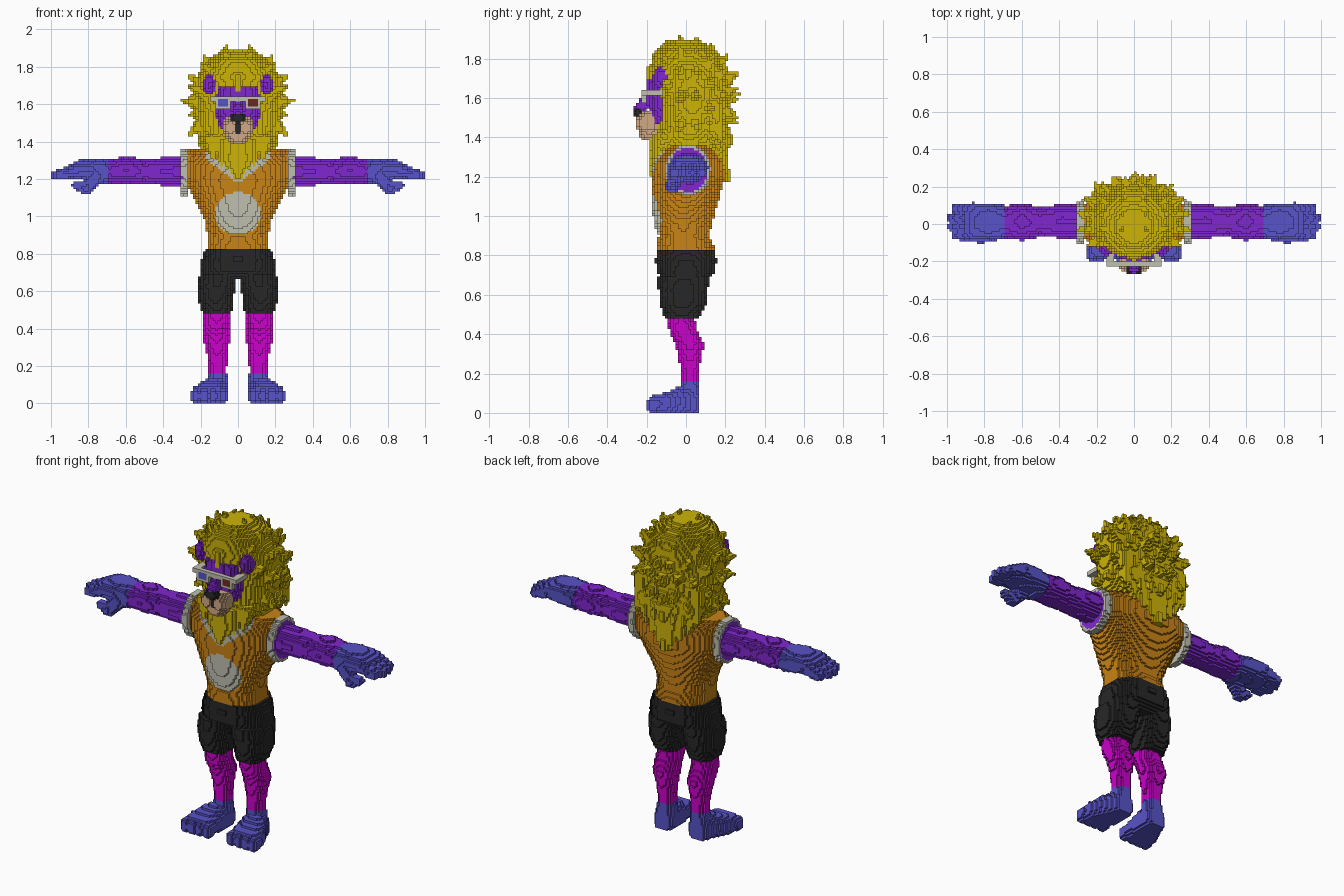
import bpy, random
from math import radians, sin, cos, floor
from mathutils import Vector

random.seed(4)
cube = bpy.data.objects.get("Cube")
if cube:
    bpy.data.objects.remove(cube)

S = 1 / 75          # edge length of one block
grid = {}           # block index -> part name
part_colour = {}    # part name -> colour name

COLOURS = {
    "yellow": (.80, .70, .06), "orange": (.78, .51, .11), "purple": (.50, .17, .81),
    "blue": (.35, .33, .78), "black": (.17, .17, .17), "magenta": (.79, .04, .79),
    "off_white": (.74, .74, .68), "tan": (.81, .66, .52), "brown": (.43, .18, .12),
}


def put(part, colour, cells, mirror=False):
    """Give blocks to a part, or to a left and right pair of parts."""
    for i, j, k in cells:
        if k < 0:
            continue
        if mirror:
            grid[i, j, k] = "left_" + part
            grid[-1 - i, j, k] = "right_" + part
            part_colour["left_" + part] = part_colour["right_" + part] = colour
        else:
            grid[i, j, k] = part
            part_colour[part] = colour


def solid(lo, hi, test):
    """Blocks inside a bounding box whose centres pass a test."""
    spans = [range(floor(a / S), floor(b / S) + 1) for a, b in zip(lo, hi)]
    for i in spans[0]:
        for j in spans[1]:
            for k in spans[2]:
                p = ((i + .5) * S, (j + .5) * S, (k + .5) * S)
                if all(a <= c <= b for a, c, b in zip(lo, p, hi)) and test(p):
                    yield i, j, k


def box(lo, hi):
    return solid(lo, hi, lambda p: True)


def blob(c, r):
    lo = [a - b for a, b in zip(c, r)]
    hi = [a + b for a, b in zip(c, r)]
    return solid(lo, hi, lambda p: sum(((a - b) / d) ** 2 for a, b, d in zip(p, c, r)) <= 1)


def cone(a, b, ra, rb):
    """Tapered rounded tuft from a to b."""
    a, b = Vector(a), Vector(b)
    d = b - a
    lo = [min(m - ra, n - rb) for m, n in zip(a, b)]
    hi = [max(m + ra, n + rb) for m, n in zip(a, b)]

    def test(p):
        q = Vector(p) - a
        t = min(max(q.dot(d) / d.length_squared, 0), 1)
        return (q - d * t).length <= ra + (rb - ra) * t
    return solid(lo, hi, test)


def loft(axis, sections, power=2):
    """Elliptic sections (position, centre u, centre v, radius u, radius v)."""
    u, v = [n for n in range(3) if n != axis]
    for a, b in zip(sections, sections[1:]):
        lo, hi = [0] * 3, [0] * 3
        lo[axis], hi[axis] = a[0], b[0]
        for n, ax in enumerate((u, v), 1):
            lo[ax] = min(s[n] - s[n + 2] for s in (a, b))
            hi[ax] = max(s[n] + s[n + 2] for s in (a, b))

        def test(p):
            t = (p[axis] - a[0]) / (b[0] - a[0])
            _, cu, cv, ru, rv = [m + (n - m) * t for m, n in zip(a, b)]
            return abs((p[u] - cu) / ru) ** power + abs((p[v] - cv) / rv) ** power <= 1
        yield from solid(lo, hi, test)


def paint(old, new, colour, test):
    """Turn the blocks of one part that pass a test into another part."""
    part_colour[new] = colour
    for c, name in grid.items():
        if name == old and test(*[(n + .5) * S for n in c]):
            grid[c] = new


# Legs, feet and toes
put("calf", "magenta", loft(2, [
    (.14, .108, .02, .045, .045), (.25, .11, .02, .053, .052), (.35, .115, .02, .072, .072),
    (.41, .118, -.01, .073, .072), (.49, .11, -.03, .07, .07)]), True)
put("foot", "blue", loft(2, [(.06, .115, .02, .06, .052), (.155, .11, .02, .052, .047)]), True)
put("foot", "blue", loft(1, [
    (-.17, .155, .045, .095, .045), (-.1, .15, .05, .095, .055), (-.03, .13, .06, .075, .075),
    (.04, .115, .05, .06, .06), (.07, .115, .05, .045, .05)], 3), True)
for x in (.08, .13, .18, .225):
    put("foot", "blue", blob((x, -.165, .04), (.029, .038, .045)), True)

# Shorts
put("shorts", "black", loft(2, [
    (.67, 0, 0, .19, .11), (.71, 0, 0, .205, .148), (.77, 0, 0, .195, .154),
    (.83, 0, 0, .172, .152)], 2.4))
put("shorts_leg", "black", loft(2, [
    (.48, .112, -.02, .078, .09), (.55, .12, -.015, .092, .115), (.62, .115, -.015, .1, .125),
    (.7, .105, -.01, .1, .135)], 2.3), True)

# Shirt with round badge and neckline
put("shirt", "orange", loft(2, [
    (.83, 0, 0, .165, .15), (.9, 0, -.01, .165, .13), (.96, 0, -.015, .17, .147),
    (1.03, 0, -.01, .2, .16), (1.1, 0, 0, .235, .172), (1.2, 0, .012, .285, .188),
    (1.28, 0, .015, .295, .18), (1.33, 0, .015, .29, .15), (1.36, 0, .015, .26, .1)], 2.2))
paint("shirt", "badge", "off_white",
      lambda x, y, z: y < -.05 and (x / .12) ** 2 + ((z - 1.015) / .115) ** 2 < 1)
paint("shirt", "collar", "off_white",
      lambda x, y, z: y < 0 and abs(x) < .18 and abs(z - 1.2 - abs(x) * .75) < .022)

# Armhole trim, arms and hands
put("armhole_trim", "off_white", loft(0, [(.27, .01, 1.235, .118, .13), (.305, .01, 1.235, .112, .125)]), True)
put("arm", "purple", loft(0, [(.28, .01, 1.235, .1, .112), (.308, .01, 1.235, .1, .112)]), True)
put("arm", "purple", loft(0, [
    (.3, .012, 1.24, .09, .075), (.39, .015, 1.24, .09, .075), (.5, .01, 1.24, .08, .066),
    (.6, .012, 1.245, .1, .075), (.7, .01, 1.24, .085, .062)]), True)
put("hand", "blue", loft(0, [
    (.7, .01, 1.237, .092, .066), (.78, .012, 1.25, .1, .06), (.86, .01, 1.248, .098, .052),
    (.91, .01, 1.24, .09, .035)], 2.4), True)
for n, reach in enumerate((.95, .975, .972, .95)):
    y = -.06 + n * .047
    put("hand", "blue", cone((.86, y, 1.25), (reach, y, 1.22), .033, .026), True)
put("hand", "blue", cone((.76, -.05, 1.21), (.82, -.07, 1.15), .045, .033), True)
put("hand", "blue", cone((.81, -.07, 1.15), (.865, -.07, 1.165), .034, .024), True)

# Mane: core, beard and nape
def mane(cells):
    put("mane", "yellow", cells)

mane(loft(2, [
    (1.34, 0, 0, .17, .15), (1.42, 0, .02, .21, .17), (1.55, 0, .035, .24, .18),
    (1.64, 0, .03, .25, .19), (1.75, 0, .01, .22, .195), (1.83, 0, 0, .17, .17),
    (1.89, 0, -.01, .09, .09)]))
mane(loft(2, [(1.2, 0, -.15, .02, .035), (1.3, 0, -.1, .11, .09), (1.42, 0, -.04, .17, .14)]))
mane(loft(2, [(1.18, 0, .17, .03, .05), (1.26, 0, .13, .1, .09),
              (1.35, 0, .08, .16, .14), (1.46, 0, .05, .2, .18)]))

# Mane: rings of pointed tufts from the forehead round to the back
centre = Vector((0, .02, 1.6))
for lat, count in ((-32, 12), (-12, 14), (8, 14), (28, 12), (48, 10), (68, 7), (88, 3)):
    for n in range(count):
        ang = radians((n + .5) * 360 / count)
        if lat < 0 and cos(ang) < (.2 if lat < -20 else -.75):
            continue
        la = radians(lat)
        out = Vector((cos(la) * sin(ang) * .3, sin(la) * .25, cos(la) * cos(ang) * .325))
        out *= 1 + (random.uniform(-.05, .05) if lat > 0 else 0)
        lift = Vector((0, 0, .02 if cos(ang) > -.3 else -.03))
        mane(cone(centre + out * .62, centre + out + lift * abs(sin(ang)), .058, .008))

# Mane: hanging tufts of the beard and nape
for x in (-.14, -.09, -.045, 0, .045, .09, .14):
    mane(cone((x, -.11, 1.4), (x * .95, -.165 + abs(x) * .2, 1.21 + abs(x) * .75), .045, .01))
    mane(cone((x * 1.2, .15, 1.45), (x, .215 - abs(x) * .3, 1.18 + abs(x) * .9), .05, .012))
    mane(cone((x * 1.3, .14, 1.56), (x * 1.4, .24 - abs(x) * .4, 1.36), .05, .01))

# Face, ears and forehead tuft
put("face", "purple", loft(2, [
    (1.47, 0, -.09, .1, .09), (1.56, 0, -.085, .125, .11), (1.63, 0, -.085, .13, .112),
    (1.7, 0, -.09, .11, .105)], 2.5))
put("ear", "purple", blob((.152, -.125, 1.705), (.036, .045, .053)), True)
mane(cone((0, -.15, 1.74), (0, -.19, 1.67), .05, .012))

# Muzzle, nose and mouth
put("muzzle", "tan", blob((.04, -.195, 1.475), (.046, .06, .06)), True)
put("chin", "tan", blob((0, -.185, 1.43), (.062, .06, .05)))
put("nose_bridge", "purple", cone((0, -.18, 1.6), (0, -.235, 1.55), .035, .03))
put("nose", "black", blob((0, -.243, 1.525), (.042, .03, .026)))
for part in ("left_muzzle", "right_muzzle", "chin"):
    paint(part, "mouth", "black", lambda x, y, z: abs(x) < S and y < -.19 and z > 1.435)

# Glasses with two lens colours
put("glasses", "off_white", box((-.125, -.225, 1.613), (.125, -.2, 1.645)))
for side, name, colour in ((1, "left_lens", "brown"), (-1, "right_lens", "blue")):
    def span(a, b):
        return sorted((a * side, b * side))
    for a, b, y, z in ((.035, .125, -.2, 1.573), (.112, .14, -.11, 1.613)):
        x = span(a, b)
        put("glasses", "off_white", box((x[0], -.225, z), (x[1], y, 1.645)))
    x = span(.048, .112)
    put(name, colour, box((x[0], -.228, 1.586), (x[1], -.2, 1.628)))

# Materials
materials = {}
for name, srgb in COLOURS.items():
    mat = bpy.data.materials.new(name)
    mat.use_nodes = True
    rgba = [c ** 2.2 for c in srgb] + [1]
    mat.diffuse_color = rgba
    bsdf = next(n for n in mat.node_tree.nodes if n.type == "BSDF_PRINCIPLED")
    bsdf.inputs["Base Color"].default_value = rgba
    bsdf.inputs["Roughness"].default_value = .8
    materials[name] = mat

# One mesh per part, made of the outer block faces
shells = {}
for cell, part in grid.items():
    verts, faces = shells.setdefault(part, ({}, []))
    for axis in range(3):
        u, v = (axis + 1) % 3, (axis + 2) % 3
        for step in (0, 1):
            near = list(cell)
            near[axis] += step * 2 - 1
            if tuple(near) in grid:
                continue
            quad = []
            for du, dv in ((0, 0), (1, 0), (1, 1), (0, 1)):
                c = list(cell)
                c[axis] += step
                c[u] += du
                c[v] += dv
                quad.append(verts.setdefault(tuple(c), len(verts)))
            faces.append(quad if step else quad[::-1])
for part, (verts, faces) in shells.items():
    if faces:
        mesh = bpy.data.meshes.new(part)
        mesh.from_pydata([[n * S for n in c] for c in verts], [], faces)
        mesh.materials.append(materials[part_colour[part]])
        bpy.context.collection.objects.link(bpy.data.objects.new(part, mesh))
